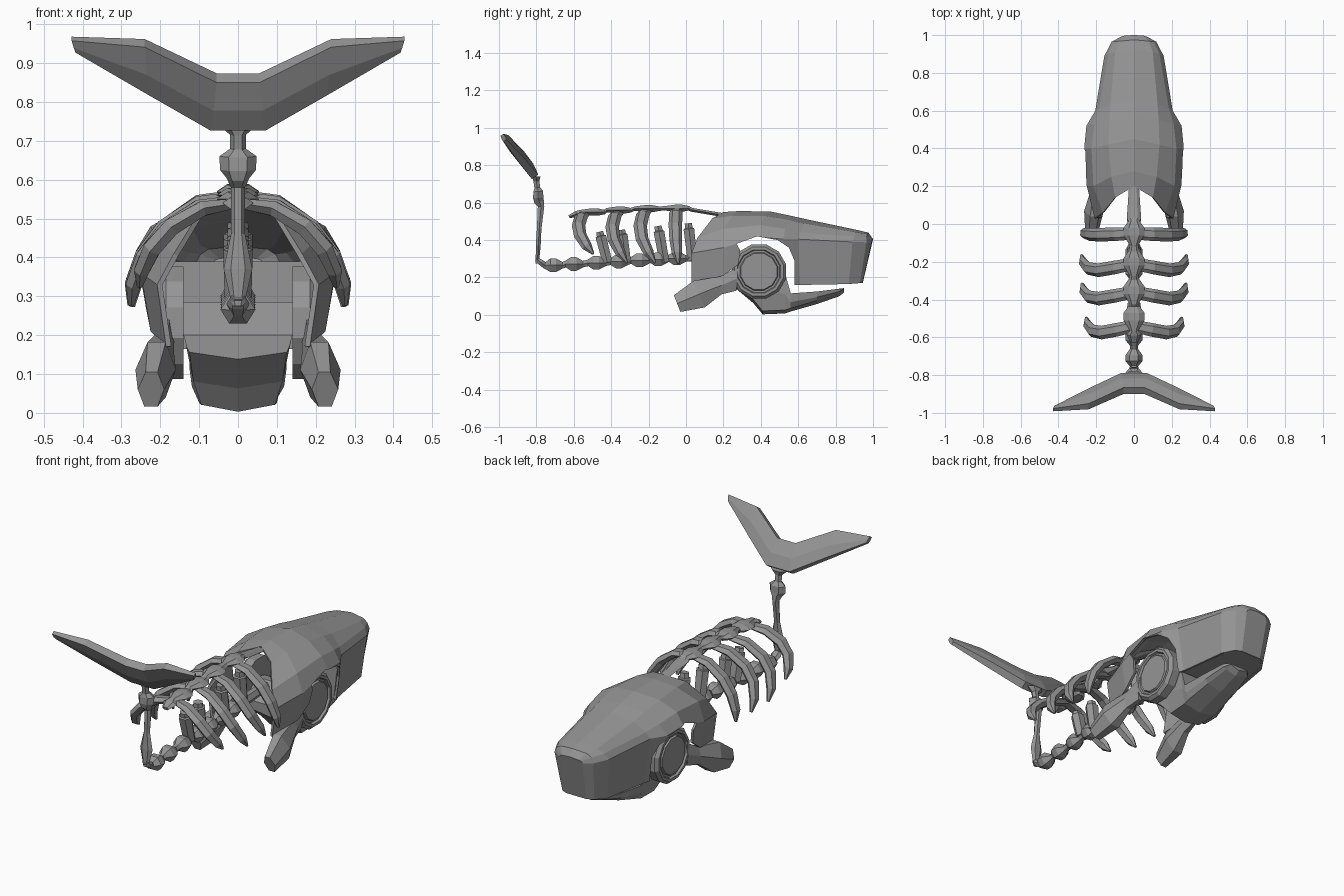
import bpy, bmesh, math
from mathutils import Vector

grey = bpy.data.materials.new("bone_grey")
grey.diffuse_color = (0.30, 0.30, 0.30, 1)


def make(name, verts, faces):
    bm = bmesh.new()
    vs = [bm.verts.new(v) for v in verts]
    for f in faces:
        bm.faces.new([vs[i] for i in f])
    bmesh.ops.recalc_face_normals(bm, faces=bm.faces)
    me = bpy.data.meshes.new(name)
    bm.to_mesh(me)
    bm.free()
    me.materials.append(grey)
    ob = bpy.data.objects.new(name, me)
    bpy.context.collection.objects.link(ob)
    return ob


def loft(name, rings, closed=True, caps=(True, True)):
    n = len(rings[0])
    verts = [v for r in rings for v in r]
    faces = []
    for i in range(len(rings) - 1):
        for j in range(n if closed else n - 1):
            k = (j + 1) % n
            faces.append((i * n + j, i * n + k, (i + 1) * n + k, (i + 1) * n + j))
    if caps[0]:
        faces.append(tuple(range(n)))
    if caps[1]:
        faces.append(tuple(range(len(verts) - n, len(verts))))
    return make(name, verts, faces)


def tube(name, path, radii, sides=6, ref=(1, 0, 0), turn=0.0):
    """Sweep along a path; each radius is (along ref, across ref)."""
    pts = [Vector(p) for p in path]
    rings = []
    for i, p in enumerate(pts):
        t = (pts[min(i + 1, len(pts) - 1)] - pts[max(i - 1, 0)]).normalized()
        u = Vector(ref)
        u = (u - t * u.dot(t)).normalized()
        w = t.cross(u)
        a, b = radii[i]
        rings.append([p + u * a * math.cos(turn + math.tau * k / sides)
                      + w * b * math.sin(turn + math.tau * k / sides) for k in range(sides)])
    return loft(name, rings)


def prism(name, outline, x0, x1):
    return loft(name, [[(x, y, z) for y, z in outline] for x in (x0, x1)])


# Head shell: half sections from crown to lower edge, mirrored across x
half = [
    [(0, .20, .55), (.10, .14, .515), (.165, .06, .41), (.208, .03, .33), (.185, .03, .17)],
    [(0, .28, .555), (.12, .25, .53), (.215, .20, .46), (.250, .20, .36), (.215, .20, .15)],
    [(0, .45, .553), (.135, .42, .53), (.225, .40, .48), (.264, .40, .415), (.215, .40, .15)],
    [(0, .56, .53), (.13, .55, .508), (.21, .53, .46), (.252, .52, .405), (.20, .54, .16)],
    [(0, .65, .51), (.125, .63, .49), (.185, .61, .44), (.205, .60, .405), (.175, .61, .16)],
    [(0, .92, .453), (.10, .91, .442), (.135, .90, .42), (.157, .89, .39), (.135, .87, .165)],
    [(0, .975, .44), (.08, .968, .432), (.105, .965, .415), (.118, .965, .388), (.095, .93, .17)],
    [(0, 1.0, .405), (.05, .998, .40), (.062, .994, .395), (.068, .992, .385), (.06, .945, .17)],
]
rings = [[(-x, y, z) for x, y, z in r[:0:-1]] + r for r in half]
head = loft("head_shell", rings, closed=False, caps=(False, True))
mod = head.modifiers.new("thickness", 'SOLIDIFY')
mod.thickness = 0.014
mod.offset = -1

# Opening around the jaw joint, cut through both cheeks
cutter = prism("joint_opening_cutter",
               [(-.05, -.1), (-.05, .165), (.04, .17), (.20, .21), (.28, .27), (.29, .345),
                (.27, .38), (.38, .42), (.49, .40), (.55, .36), (.58, .29), (.58, -.1)], -.5, .5)
cutter.hide_render = True
cutter.hide_viewport = True
cut = head.modifiers.new("joint_opening", 'BOOLEAN')
cut.operation = 'DIFFERENCE'
cut.solver = 'EXACT'
cut.object = cutter

# Snout lining: rear wall and mouth roof
make("snout_rear_wall", [(-.17, .585, .165), (.17, .585, .165), (.195, .585, .39), (-.195, .585, .39)],
     [(0, 1, 2, 3)])
make("mouth_roof", [(-.17, .585, .168), (.17, .585, .168), (.13, .87, .170), (.055, .945, .175),
                    (-.055, .945, .175), (-.13, .87, .170)], [(0, 1, 2, 3, 4, 5)])

# Lower jaw: y, top half width, top z, bottom half width, bottom z
jaw = []
for y, xt, zt, xb, zb in [(.27, .14, .20, .125, .15), (.36, .14, .285, .115, .075),
                          (.41, .13, .28, .095, .015), (.53, .125, .22, .10, .02),
                          (.56, .125, .115, .10, .03), (.70, .11, .125, .085, .07),
                          (.82, .085, .14, .06, .112), (.845, .06, .143, .05, .132)]:
    zm = zb + (zt - zb) * .45
    jaw.append([(-xt, y, zt), (xt, y, zt), (xt * .95, y, zm), (xb, y, zb + .006),
                (0, y, zb - .012), (-xb, y, zb + .006), (-xt * .95, y, zm)])
loft("lower_jaw", jaw)

for s, side in ((-1, "left"), (1, "right")):
    # Jaw joint: stepped disc of stacked rings, sunk under the cheek
    c = (.39, .232)
    steps = [(.15, .14), (.15, .185), (.135, .202), (.12, .202), (.115, .19),
             (.105, .19), (.10, .20)]
    loft("jaw_joint_" + side,
         [[(s * x, c[0] + r * math.cos(math.tau * (k + .5) / 12),
            c[1] + r * math.sin(math.tau * (k + .5) / 12)) for k in range(12)] for r, x in steps])
    # Flipper: upper edge, lower edge, centre x, half thickness
    fin = []
    for u, l, x, t in [((.28, .26), (.27, .13), .185, .02), ((.19, .207), (.19, .11), .195, .03),
                       ((.04, .182), (.10, .04), .212, .052), ((-.065, .105), (-.03, .016), .224, .034)]:
        m = ((u[0] + l[0]) / 2, (u[1] + l[1]) / 2)
        fin.append([(s * (x - t * .5), *u), (s * (x + t * .4), *u), (s * (x + t), *m),
                    (s * (x + t * .5), *l), (s * (x - t * .5), *l), (s * (x - t), *m)])
    loft("flipper_" + side, fin)

# Ribs: base y, base z, width scale, sweep, tip drop
for i, (y, z, w, sw, drop) in enumerate([(-.05, .563, 1.0, .2, .29), (-.21, .558, 1.02, 1, .28),
                                         (-.36, .548, 1.01, 1, .27), (-.54, .54, .93, 1, .215)]):
    prof = [(.0, 0, 0), (.10, -.02, .07), (.185, -.035, .29), (.237, -.025, .54),
            (.266, .01, .80), (.272, .045, 1)]
    size = [(.032, .014), (.036, .022), (.036, .026), (.034, .026), (.028, .022), (.006, .008)]
    for s, side in ((-1, "left"), (1, "right")):
        tube(f"rib_{i + 1}_{side}",
             [(s * x * w, y + dy * sw, z - f * drop) for x, dy, f in prof],
             size, sides=6, ref=(0, 1, 0))

# Upper spine: thin neck bar with wide flat vertebrae
path = [(0, .22, .53), (0, .03, .562)]
rad = [(.025, .012), (.038, .012)]
for y, z in [(-.04, .57), (-.20, .568), (-.35, .56), (-.49, .55)]:
    path += [(0, y + .055, z), (0, y + .02, z), (0, y - .02, z), (0, y - .075, z)]
    rad += [(.03, .014), (.055, .022), (.055, .022), (.022, .013)]
path += [(0, -.585, .54), (0, -.625, .525)]
rad += [(.04, .018), (.02, .01)]
tube("upper_spine", path, rad)

# Lower spine: bow-tie vertebrae along a narrow cord
path, rad = [(0, .24, .32), (0, .04, .31)], [(.025, .025), (.03, .03)]
for y in (-.05, -.15, -.25, -.36, -.48, -.60, -.71):
    z = .305 + y * .055
    path += [(0, y + .05, z), (0, y + .015, z), (0, y - .015, z), (0, y - .045, z - .001)]
    rad += [(.021, .02), (.045, .042), (.045, .042), (.021, .02)]
path += [(0, -.775, .28), (0, -.80, .30)]
rad += [(.03, .018), (.018, .012)]
tube("lower_spine", path, rad)

# Struts standing on the lower spine
for i, (yb, zb, yt, zt) in enumerate([(.035, .29, .012, .49), (-.115, .28, -.15, .475),
                                      (-.32, .28, -.345, .455), (-.42, .28, -.462, .445)]):
    a, b = Vector((0, yb, zb)), Vector((0, yt, zt))
    tube(f"strut_{i + 1}", [a, a.lerp(b, .85), a.lerp(b, .87), b],
         [(.034, .03), (.038, .033), (.028, .024), (.026, .022)])

# Tail stem rising to the fluke
tube("tail_stem",
     [(0, -.795, .275), (0, -.79, .37), (0, -.785, .46), (0, -.775, .58), (0, -.785, .605),
      (0, -.79, .625), (0, -.79, .66), (0, -.795, .68), (0, -.80, .715), (0, -.80, .74)],
     [(.015, .01), (.037, .015), (.018, .014), (.018, .02), (.03, .03),
      (.046, .032), (.048, .03), (.02, .018), (.02, .018), (.048, .026)])

# Tail fluke: swept plate, mirrored; (x, y, z) of lower and upper edges
low = [(.07, -.807, .738), (.23, -.88, .828), (.418, -.968, .932)]
high = [(.055, -.885, .860), (.24, -.968, .950), (.428, -.985, .962)]
n = Vector((0, .82, .57))


def fluke_ring(lo, hi, t):
    a, b = Vector(lo), Vector(hi)
    return [a + n * t * .7, a.lerp(b, .45) + n * t, b + n * t * .8,
            b - n * t * .6, a.lerp(b, .45) - n * t * .9, a - n * t * .7]


right = [fluke_ring(a, b, t) for a, b, t in zip(low, high, (.03, .026, .013))]
left = [[Vector((-v.x, v.y, v.z)) for v in r] for r in reversed(right)]
loft("tail_fluke", left + right)
